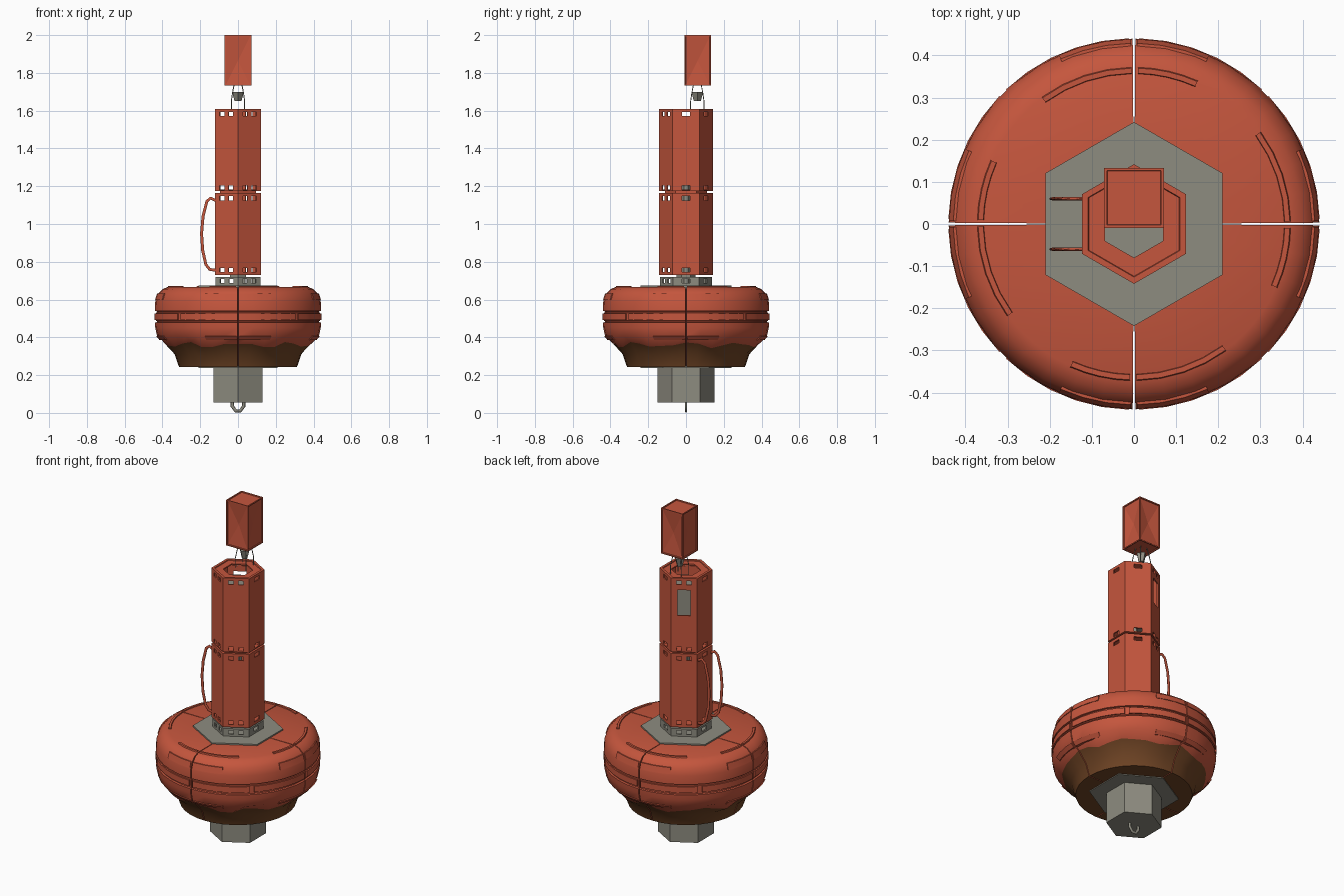
import bpy, bmesh, math
from math import sin, cos, pi, radians
from mathutils import Matrix, Vector

cube = bpy.data.objects.get("Cube")
if cube:
    bpy.data.objects.remove(cube, do_unlink=True)


def material(name, r, g, b):
    m = bpy.data.materials.new(name)
    m.use_nodes = True
    m.diffuse_color = (r, g, b, 1)
    bsdf = m.node_tree.nodes["Principled BSDF"]
    bsdf.inputs["Base Color"].default_value = (r, g, b, 1)
    bsdf.inputs["Roughness"].default_value = 0.7
    return m


RED = material("buoy red", 0.56, 0.093, 0.047)
GREY = material("metal grey", 0.27, 0.262, 0.216)
BROWN = material("underside brown", 0.16, 0.058, 0.018)


def finish(name, bm, *mats):
    bmesh.ops.recalc_face_normals(bm, faces=bm.faces)
    me = bpy.data.meshes.new(name)
    bm.to_mesh(me)
    bm.free()
    for m in mats:
        me.materials.append(m)
    ob = bpy.data.objects.new(name, me)
    bpy.context.collection.objects.link(ob)
    return ob


def select(ob):
    bpy.ops.object.select_all(action='DESELECT')
    ob.select_set(True)
    bpy.context.view_layer.objects.active = ob


def lathe(name, profile, mats, a0=0.0, a1=360.0, n=6, shift=None, band=0, smooth=False):
    """Sweep a closed (radius, height) profile; faces of the first `band` rows use the second colour."""
    full = a1 - a0 >= 360
    bm = bmesh.new()
    rings = []
    for i in range(n if full else n + 1):
        a = radians(a0 + (a1 - a0) * i / n)
        ring = []
        for j, (r, z) in enumerate(profile):
            if shift and j == band:
                z += shift(a)
            ring.append(bm.verts.new((r * cos(a), r * sin(a), z)))
        rings.append(ring)
    k = len(profile)
    for i in range(n):
        p, q = rings[i], rings[(i + 1) % len(rings)]
        for j in range(k):
            f = bm.faces.new((p[j], q[j], q[(j + 1) % k], p[(j + 1) % k]))
            f.material_index = 1 if j < band else 0
    if not full:
        bm.faces.new(rings[0])
        bm.faces.new(rings[-1])
    ob = finish(name, bm, *mats)
    if smooth:
        select(ob)
        bpy.ops.object.shade_smooth_by_angle(angle=radians(35))
    return ob


def hex_tube(name, profile, mat):
    return lathe(name, profile, [mat], 30, 390, 6)


def hex_prism(name, r, z0, z1, mat):
    bm = bmesh.new()
    bmesh.ops.create_cone(bm, cap_ends=True, segments=6, radius1=r, radius2=r, depth=z1 - z0)
    # Turn so that two corners point along y
    first = bm.verts[:][0].co
    turn = pi / 2 - math.atan2(first.y, first.x)
    bmesh.ops.rotate(bm, verts=bm.verts, matrix=Matrix.Rotation(turn, 3, 'Z'))
    bmesh.ops.translate(bm, verts=bm.verts, vec=(0, 0, (z0 + z1) / 2))
    return finish(name, bm, mat)


def cut_slots(ob, slots):
    """Cut boxes (face angle, sideways offset, height, width, tall) out of a hexagonal tube."""
    bm = bmesh.new()
    for angle, off, z, w, h in slots:
        m = (Matrix.Rotation(radians(angle), 4, 'Z') @ Matrix.Translation((0.12, off, z))
             @ Matrix.Diagonal((0.05, w, h, 1)))
        bmesh.ops.create_cube(bm, size=1, matrix=m)
    cutter = finish("slot_cutter", bm)
    cutter.hide_render = True
    mod = ob.modifiers.new("slots", 'BOOLEAN')
    mod.object = cutter
    mod.solver = 'EXACT'
    select(ob)
    bpy.ops.object.modifier_apply(modifier=mod.name)
    bpy.data.objects.remove(cutter, do_unlink=True)


def rod(name, points, radius, mat, flat=1.0):
    """Bent bar along points; flat narrows it sideways."""
    cu = bpy.data.curves.new(name, 'CURVE')
    cu.dimensions = '3D'
    cu.bevel_depth = radius
    cu.bevel_resolution = 1
    cu.use_fill_caps = True
    sp = cu.splines.new('POLY')
    sp.points.add(len(points) - 1)
    for p, co in zip(sp.points, points):
        p.co = (*co, 1)
    cu.materials.append(mat)
    ob = bpy.data.objects.new(name, cu)
    bpy.context.collection.objects.link(ob)
    ob.scale.y = flat
    return ob


# Float: four rounded quadrants with narrow gaps and a brown wavy underside
float_profile = [(0.12, 0.242), (0.312, 0.242), (0.335, 0.31), (0.385, 0.36),
                 (0.428, 0.405), (0.438, 0.45), (0.44, 0.478), (0.43, 0.48), (0.43, 0.486),
                 (0.434, 0.488), (0.434, 0.53), (0.43, 0.532), (0.43, 0.538), (0.44, 0.54),
                 (0.438, 0.59), (0.425, 0.63), (0.4, 0.655), (0.37, 0.667), (0.12, 0.667)]
for q in range(4):
    lathe(f"float_quadrant_{q + 1}", float_profile, [RED, BROWN], q * 90 + 0.4, q * 90 + 89.6, 9,
          shift=lambda a: 0.012 * cos(8 * a) + 0.006 * sin(13 * a), band=3, smooth=True)

# Raised belt plates, grip ribs and top lip on the float
belt = [(0.425, 0.492), (0.441, 0.492), (0.441, 0.527), (0.425, 0.527)]
for k in range(8):
    lathe(f"belt_plate_{k + 1}", belt, [RED], k * 45 + 1.5, k * 45 + 43.5, 5, smooth=True)
upper_rib = [(0.42, 0.598), (0.439, 0.598), (0.429, 0.632), (0.41, 0.632)]
lower_rib = [(0.4, 0.385), (0.415, 0.385), (0.433, 0.405), (0.42, 0.41)]
lip = [(0.355, 0.66), (0.374, 0.66), (0.37, 0.673), (0.358, 0.673)]
for k in range(4):
    for side, (s, e) in (("a", (1, 24)), ("b", (-24, -1))):
        lathe(f"upper_rib_{k + 1}{side}", upper_rib, [RED], k * 90 + s, k * 90 + e, 3, smooth=True)
        lathe(f"lower_rib_{k + 1}{side}", lower_rib, [RED], k * 90 + s, k * 90 + e, 3, smooth=True)
        lathe(f"top_lip_{k + 1}{side}", lip, [RED], k * 90 + s, k * 90 + e * 1.5, 4, smooth=True)

# Metal core, plates and ballast
hex_prism("ballast", 0.15, 0.055, 0.25, GREY)
hex_prism("float_core", 0.115, 0.24, 0.66, GREY)
hex_prism("bottom_plate", 0.242, 0.237, 0.25, GREY)
hex_prism("top_plate", 0.242, 0.655, 0.675, GREY)
hex_prism("inner_mast", 0.022, 0.67, 1.4, GREY)
hex_prism("inner_unit", 0.085, 1.28, 1.54, GREY)
rod("mooring_eye", [(-0.03, 0, 0.06), (-0.03, 0, 0.035), (-0.012, 0, 0.01), (0.012, 0, 0.01),
                    (0.03, 0, 0.035), (0.03, 0, 0.06)], 0.009, GREY, 0.8)


def slot_row(z, w=0.028, h=0.022):
    row = [(a, 0, z, 0.045, h) for a in (0, 60, 180)]
    return row + [(a, s * 0.027, z, w, h) for a in (120, 240, 300) for s in (-1, 1)]


# Slotted collar and two hollow column sections
collar = hex_tube("collar", [(0.128, 0.67), (0.138, 0.67), (0.138, 0.72), (0.09, 0.72),
                             (0.09, 0.715), (0.128, 0.715)], GREY)
cut_slots(collar, slot_row(0.698))
hex_prism("collar_joint", 0.05, 0.715, 0.74, GREY)


def column(name, z0, z1, hole):
    return hex_tube(name, [(hole, z0), (0.142, z0), (0.142, z1), (0.126, z1), (0.124, z1 - 0.005),
                           (hole, z1 - 0.005), (hole, z1 - 0.012), (0.134, z1 - 0.012),
                           (0.134, z0 + 0.008), (hole, z0 + 0.008)], RED)


lower = column("lower_column", 0.73, 1.164, 0.03)
cut_slots(lower, slot_row(0.757) + slot_row(1.136))
hex_prism("column_joint", 0.11, 1.155, 1.18, RED)
upper = column("upper_column", 1.174, 1.61, 0.08)
cut_slots(upper, slot_row(1.192) + slot_row(1.583) + [(120, 0, 1.465, 0.07, 0.15)])

# Pair of side handles
path = [(-0.12, 1.125), (-0.145, 1.137), (-0.165, 1.12), (-0.185, 1.04), (-0.193, 0.95),
        (-0.187, 0.86), (-0.17, 0.785), (-0.15, 0.76), (-0.12, 0.755)]
for name, y in (("back_handle", 0.06), ("front_handle", -0.06)):
    rod(name, [(x, 0, z) for x, z in path], 0.009, RED, 0.45).location.y = y

# Wire cage holding the lamp head
for i in range(4):
    a = pi / 4 + i * pi / 2
    rod(f"cage_wire_{i + 1}", [(r * cos(a), 0.06 + r * sin(a), z) for r, z in
                               ((0.05, 1.595), (0.05, 1.65), (0.042, 1.69), (0.03, 1.735))], 0.0025, GREY)
bm = bmesh.new()
bmesh.ops.create_cone(bm, cap_ends=True, segments=4, radius1=0.018, radius2=0.032, depth=0.05,
                      matrix=Matrix.Translation((0, 0.06, 1.675)))
finish("cage_connector", bm, GREY)

# Lamp head: box with framed panels, creased inwards on the sides
bm = bmesh.new()
bmesh.ops.create_cube(bm, size=1, matrix=Matrix.Translation((0, 0.062, 1.866))
                      @ Matrix.Diagonal((0.142, 0.142, 0.268, 1)))
panels = bm.faces[:]
bmesh.ops.inset_individual(bm, faces=panels, thickness=0.009, depth=0)
bmesh.ops.inset_individual(bm, faces=panels, thickness=0.002, depth=-0.005)
bm.normal_update()
sides = [f for f in panels if abs(f.normal.z) < 0.5]
normals = [f.normal.copy() for f in sides]
poked = bmesh.ops.poke(bm, faces=sides)
for v in poked["verts"]:
    n = Vector((v.co.x, v.co.y - 0.062, 0)).normalized()
    v.co -= n * 0.012
finish("lamp_head", bm, RED)
